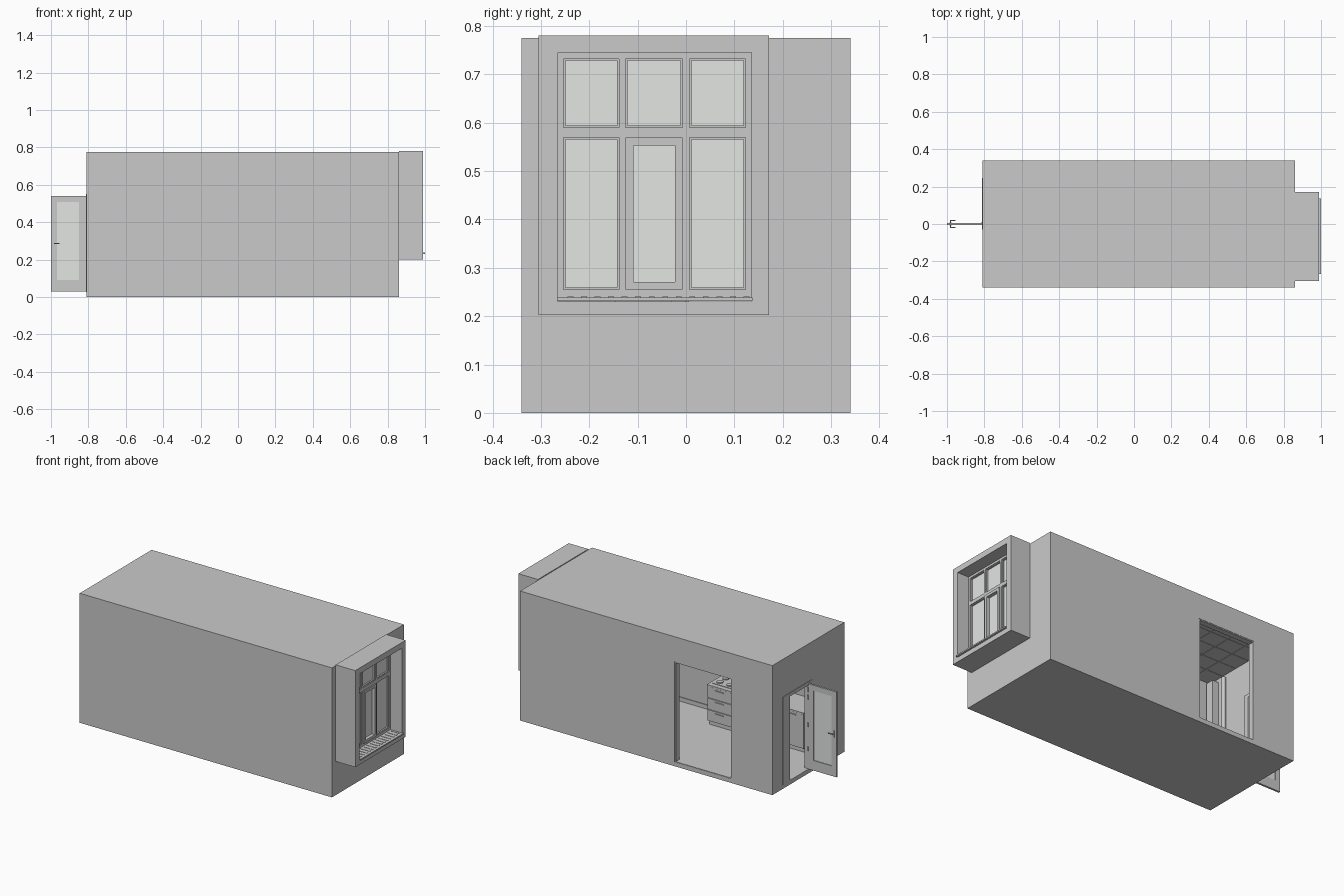
import bpy, bmesh, math
from mathutils import Matrix, Vector

cube = bpy.data.objects.get("Cube")
if cube:
    bpy.data.objects.remove(cube, do_unlink=True)


def material(name, rgb):
    m = bpy.data.materials.new(name)
    m.use_nodes = True
    m.diffuse_color = (*rgb, 1)
    m.node_tree.nodes["Principled BSDF"].inputs["Base Color"].default_value = (*rgb, 1)
    return m


GREY = material("plain_grey", (0.59, 0.59, 0.59))
GLASS = material("pale_glass", (0.77, 0.79, 0.775))


def finish(name, bm, mat=GREY):
    bmesh.ops.recalc_face_normals(bm, faces=bm.faces)
    mesh = bpy.data.meshes.new(name)
    bm.to_mesh(mesh)
    bm.free()
    mesh.materials.append(mat)
    ob = bpy.data.objects.new(name, mesh)
    bpy.context.collection.objects.link(ob)
    return ob


def box(name, x, y, z, mat=GREY):
    """Box from three (low, high) ranges."""
    bm = bmesh.new()
    bmesh.ops.create_cube(bm, size=1)
    for v in bm.verts:
        v.co = Vector([r[0] + (c + 0.5) * (r[1] - r[0]) for c, r in zip(v.co, (x, y, z))])
    return finish(name, bm, mat)


def ring(name, axis, depth, u, v, hole_u, hole_v):
    """Rectangular plate with a rectangular hole, facing along x or y."""
    bm = bmesh.new()

    def corners(a, b, d):
        pts = [(a[0], b[0]), (a[1], b[0]), (a[1], b[1]), (a[0], b[1])]
        return [bm.verts.new((d, p, q) if axis == "x" else (p, d, q)) for p, q in pts]

    o0, i0 = corners(u, v, depth[0]), corners(hole_u, hole_v, depth[0])
    o1, i1 = corners(u, v, depth[1]), corners(hole_u, hole_v, depth[1])
    for k in range(4):
        n = (k + 1) % 4
        for a, b in ((o0, i0), (o1, i1), (o0, o1), (i0, i1)):
            bm.faces.new((a[k], a[n], b[n], b[k]))
    return finish(name, bm)


def rod(name, center, radius, length, axis="z", sides=16):
    bm = bmesh.new()
    turn = {"x": Matrix.Rotation(math.pi / 2, 4, "Y"),
            "y": Matrix.Rotation(math.pi / 2, 4, "X"), "z": Matrix()}[axis]
    bmesh.ops.create_cone(bm, cap_ends=True, segments=sides, radius1=radius,
                          radius2=radius, depth=length,
                          matrix=Matrix.Translation(center) @ turn)
    return finish(name, bm)


def inset(r, d):
    return (r[0] + d, r[1] - d)


# Room shell
X, Y, H, T = (-0.81, 0.86), (-0.34, 0.34), 0.775, 0.02
IN_X, IN_Y = inset(X, T), inset(Y, T)
OPEN_Y, OPEN_Z = (-0.265, 0.135), (0.23, 0.745)
DOOR_Y, DOOR_Z = (-0.03, 0.245), (0.026, 0.55)
BACK_X, BACK_Z = (-0.54, -0.163), (0.026, 0.626)
box("floor", X, Y, (0, 0.026))
box("roof", X, Y, (H - T, H))
WALL_Z = (0.026, H - T)
box("front_wall", X, (Y[0], IN_Y[0]), WALL_Z)
ring("back_wall", "y", (IN_Y[1], Y[1]), X, (0.025, H - T), BACK_X, BACK_Z)
ring("window_wall", "x", (IN_X[1], X[1]), IN_Y, WALL_Z, OPEN_Y, OPEN_Z)
ring("door_wall", "x", (X[0], IN_X[0]), IN_Y, (0.025, H - T), DOOR_Y, DOOR_Z)
ring("back_opening_lining", "y", (0.305, 0.338), BACK_X, BACK_Z,
     inset(BACK_X, 0.006), (0.028, 0.62))
box("front_skirting", IN_X, (IN_Y[0], IN_Y[0] + 0.005), (0.026, 0.05))

# Ceiling tiles
COLS, ROWS = 14, 6
for i in range(COLS):
    for j in range(ROWS):
        w, d = (IN_X[1] - IN_X[0]) / COLS, (IN_Y[1] - IN_Y[0]) / ROWS
        x0, y0 = IN_X[0] + i * w, IN_Y[0] + j * d
        box("ceiling_tile", (x0 + 0.001, x0 + w - 0.001), (y0 + 0.001, y0 + d - 0.001),
            (H - T - 0.004, H - T))

# Bay surround and sill
ring("bay_surround", "x", (0.86, 0.99), (-0.305, 0.172), (0.202, 0.78), OPEN_Y, OPEN_Z)
box("window_sill", (0.915, 1.0), (-0.267, 0.137), (0.231, 0.239))
for i in range(14):
    y = -0.245 + i * 0.028
    box("sill_slot_bar", (0.925, 0.985), (y, y + 0.012), (0.239, 0.241))

# Window: outer frame, six lights and the opening sash
FX = (0.885, 0.915)
ring("window_frame", "x", FX, OPEN_Y, (0.239, 0.745), inset(OPEN_Y, 0.012), (0.255, 0.732))
for y in (-0.132, 0.0):
    box("window_post", FX, (y - 0.007, y + 0.007), (0.255, 0.732))
box("window_rail", FX, inset(OPEN_Y, 0.012), (0.569, 0.59))
for y in ((-0.253, -0.139), (-0.125, -0.007), (0.007, 0.123)):
    for z in ((0.255, 0.569), (0.59, 0.732)):
        middle = y[0] == -0.125 and z[0] < 0.5
        rim = 0.016 if middle else 0.004
        front = 0.922 if middle else 0.911
        ring("middle_sash" if middle else "glazing_bead", "x", (0.889, front),
             y, z, inset(y, rim), inset(z, rim))
        box("window_pane", (0.898, 0.902), inset(y, rim), inset(z, rim), GLASS)

# Door casing and open door leaf
ring("door_casing", "x", (-0.813, -0.785), DOOR_Y, DOOR_Z, (0.0, 0.178), (0.028, 0.53))
LEAF_X, LEAF_Z = (-1.0, -0.814), (0.03, 0.54)
PANE_X, PANE_Z = (-0.967, -0.85), (0.09, 0.507)
ring("door_leaf", "y", (-0.006, 0.006), LEAF_X, LEAF_Z, PANE_X, PANE_Z)
box("door_pane", PANE_X, (-0.002, 0.002), PANE_Z, GLASS)
for z in (0.15, 0.295, 0.46, 0.505):
    rod("door_hinge", (-0.812, 0.006, z), 0.004, 0.025)
for s in (-1, 1):
    box("handle_plate", (-0.987, -0.977), sorted((s * 0.006, s * 0.009)), (0.265, 0.305))
    rod("handle_spindle", (-0.982, s * 0.014, 0.287), 0.003, 0.012, "y")
    rod("handle_lever", (-0.97, s * 0.019, 0.287), 0.003, 0.03, "x")

# Kitchen base units along the front wall
FRONT, TOP = -0.145, 0.262
UNIT, COUNT, START = 0.16, 4, -0.04
box("kitchen_plinth", (START - UNIT * COUNT, START), (IN_Y[0], FRONT - 0.02), (0.026, 0.055))
box("kitchen_carcass", (START - UNIT * COUNT, START), (IN_Y[0], FRONT - 0.006), (0.055, TOP))
box("kitchen_worktop", (START - UNIT * COUNT, START + 0.002), (IN_Y[0], FRONT + 0.003),
    (TOP, TOP + 0.01))
for i in range(COUNT):
    xs = inset((START - (i + 1) * UNIT, START - i * UNIT), 0.002)
    fronts = 3 if i % 2 == 0 else 1
    step = (TOP - 0.055) / fronts
    for k in range(fronts):
        z0 = 0.055 + k * step
        box("unit_front", xs, (FRONT - 0.006, FRONT), (z0 + 0.002, z0 + step - 0.002))
        box("unit_handle", inset(xs, 0.05), (FRONT, FRONT + 0.006),
            (z0 + step - 0.018, z0 + step - 0.013))

# Hob
box("hob", (-0.18, -0.055), (-0.285, -0.17), (0.272, 0.275))
for x in (-0.15, -0.085):
    for y in (-0.255, -0.2):
        rod("hob_burner", (x, y, 0.278), 0.018, 0.006)

# Tall corner unit and pipe on the door wall
box("corner_duct", (-0.79, -0.75), (-0.3, -0.25), (0.272, 0.73))
rod("corner_pipe", (-0.775, -0.19, 0.5), 0.012, 0.456)
